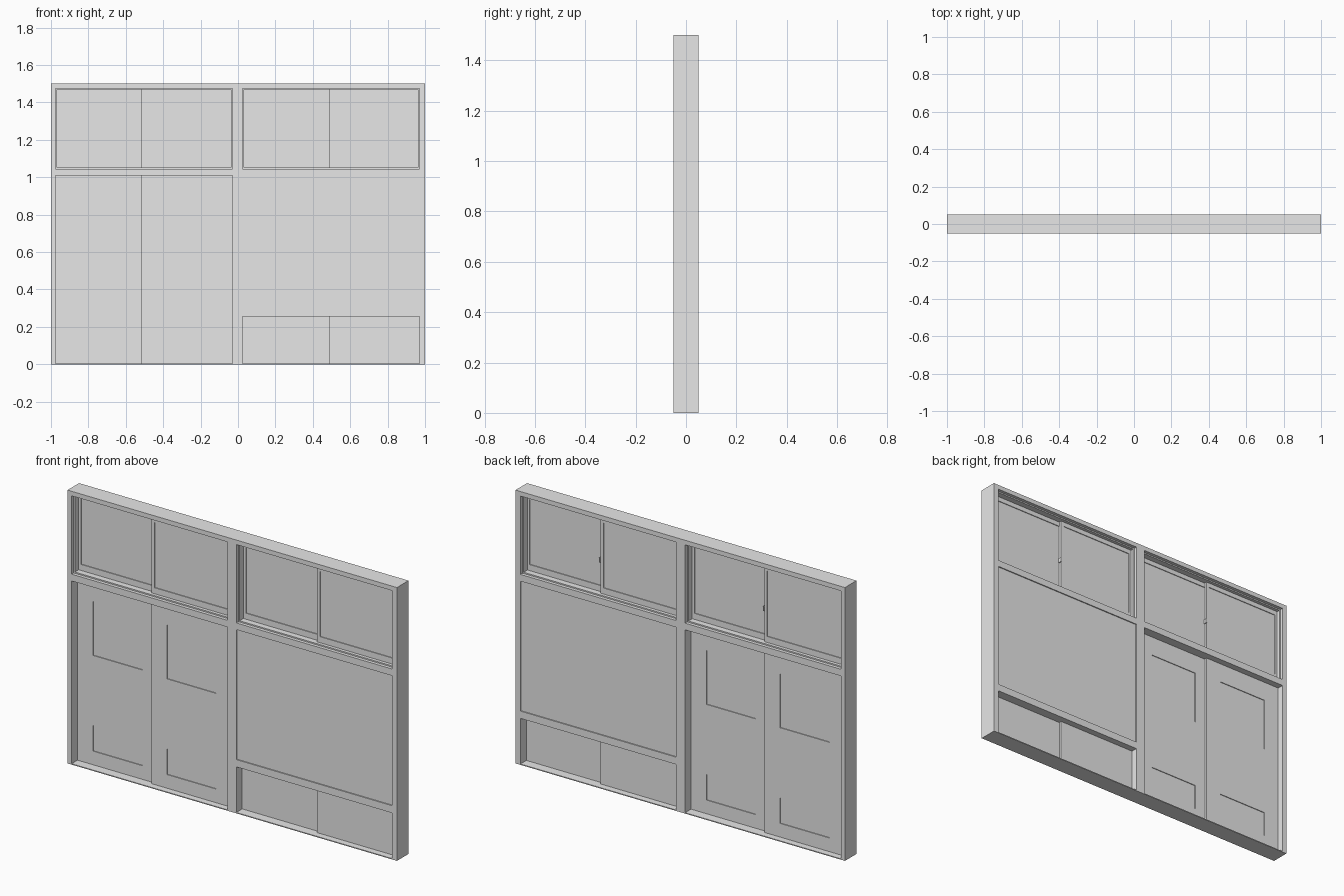
import bpy
import bmesh
from mathutils import Vector

cube = bpy.data.objects.get("Cube")
if cube:
    bpy.data.objects.remove(cube, do_unlink=True)

# One plain grey for the whole wall unit
grey = bpy.data.materials.new("plain_grey")
grey.use_nodes = True
colour = (0.8, 0.8, 0.8, 1)
grey.diffuse_color = colour
grey.node_tree.nodes["Principled BSDF"].inputs["Base Color"].default_value = colour


def box(name, x, y, z, recesses=(), depth=0.004):
    """Box from (min, max) ranges; recesses are (x range, z range) sunk on both faces."""
    lo, hi = Vector((x[0], y[0], z[0])), Vector((x[1], y[1], z[1]))
    bm = bmesh.new()
    bmesh.ops.create_cube(bm, size=1)
    for v in bm.verts:
        v.co = Vector([(lo[i] + hi[i]) / 2 + v.co[i] * (hi[i] - lo[i]) for i in range(3)])
    # Cut the face along the recess borders
    for axis, normal in ((0, (1, 0, 0)), (1, (0, 0, 1))):
        for value in sorted({round(v, 4) for r in recesses for v in r[axis]}):
            bmesh.ops.bisect_plane(bm, geom=bm.verts[:] + bm.edges[:] + bm.faces[:],
                                   plane_co=Vector(normal) * value, plane_no=normal)
    bm.normal_update()
    sunk = []
    for f in bm.faces:
        c = f.calc_center_median()
        if abs(f.normal.y) > 0.9 and any(
                rx[0] < c.x < rx[1] and rz[0] < c.z < rz[1] for rx, rz in recesses):
            sunk.append(f)
    if sunk:
        bmesh.ops.inset_individual(bm, faces=sunk, thickness=0.0004, depth=-depth)
    mesh = bpy.data.meshes.new(name)
    bm.to_mesh(mesh)
    bm.free()
    mesh.materials.append(grey)
    obj = bpy.data.objects.new(name, mesh)
    bpy.context.collection.objects.link(obj)
    return obj


# Main levels and bays
FULL = (-0.05, 0.05)
FRONT_TRACK, REAR_TRACK = (-0.014, -0.001), (0.001, 0.014)
SILL, RAIL, WINDOW_SILL, HEAD, TOP = 0.005, 1.008, 1.045, 1.475, 1.5
right_bay, left_bay = (-0.975, -0.03), (0.025, 0.97)

# Posts
box("right_post", (-1, right_bay[0]), FULL, (0, TOP))
box("centre_post", (right_bay[1], left_bay[0]), FULL, (0, TOP))
box("left_post", (left_bay[1], 1), FULL, (0, TOP))

# Beams, window rings, window sashes and latches of each bay
for side, bay, front_edge, rear_edge in (("right", right_bay, -0.515, -0.485),
                                         ("left", left_bay, 0.49, 0.51)):
    box(side + "_floor_sill", bay, FULL, (0, SILL))
    box(side + "_middle_rail", bay, FULL, (RAIL, WINDOW_SILL))
    box(side + "_head_beam", bay, FULL, (HEAD, TOP))

    a, b, t, ring = bay[0], bay[1], 0.007, (-0.032, 0.032)
    box(side + "_window_ring_bottom", bay, ring, (WINDOW_SILL, WINDOW_SILL + t))
    box(side + "_window_ring_top", bay, ring, (HEAD - t, HEAD))
    box(side + "_window_ring_start", (a, a + t), ring, (WINDOW_SILL + t, HEAD - t))
    box(side + "_window_ring_end", (b - t, b), ring, (WINDOW_SILL + t, HEAD - t))

    sash_z, glass_z = (WINDOW_SILL + t, HEAD - t), (1.085, 1.443)
    box(side + "_front_sash", (front_edge, b - t), FRONT_TRACK, sash_z,
        [((front_edge + 0.018, b - 0.02), glass_z)])
    box(side + "_rear_sash", (a + t, rear_edge), REAR_TRACK, sash_z,
        [((a + 0.022, rear_edge - 0.018), glass_z)])
    box(side + "_window_latch", (rear_edge, rear_edge + 0.006), (-0.001, 0.018), (1.22, 1.245))

# Tall sliding doors with a window recess and a low kick recess
for name, x, track in (("front_door", (-0.515, right_bay[1]), FRONT_TRACK),
                       ("rear_door", (right_bay[0], -0.485), REAR_TRACK)):
    span = (x[0] + 0.095, x[1] - 0.095)
    box(name, x, track, (SILL, RAIL), [(span, (0.605, 0.9)), (span, (0.08, 0.22))])

# Low sliding hatches with lintel and plaster wall above
LINTEL, WALL = 0.255, 0.295
box("front_hatch", (0.49, left_bay[1]), FRONT_TRACK, (SILL, LINTEL))
box("rear_hatch", (left_bay[0], 0.51), REAR_TRACK, (SILL, LINTEL))
box("hatch_lintel", left_bay, FULL, (LINTEL, WALL))
box("plaster_wall", left_bay, (-0.044, 0.044), (WALL, RAIL))
